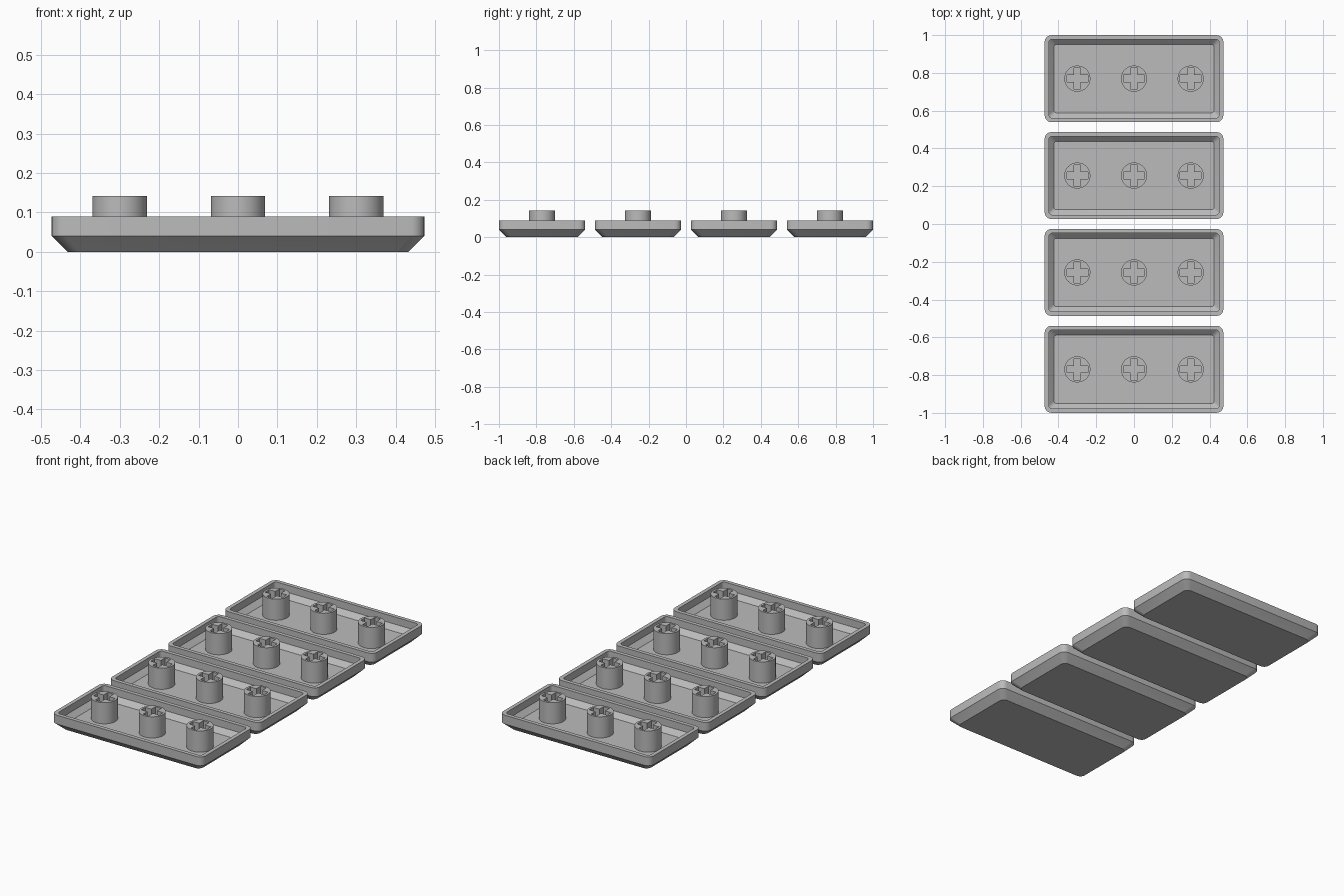
import bpy
import bmesh
from math import cos, sin, pi, radians

if "Cube" in bpy.data.objects:
    bpy.data.objects.remove(bpy.data.objects["Cube"], do_unlink=True)

HALF_X, HALF_Y = 0.473, 0.23
PITCH = 0.513
FLOOR, RIM, STEM_TOP = 0.022, 0.09, 0.142

grey = bpy.data.materials.new("plastic grey")
grey.use_nodes = True
colour = (0.5, 0.5, 0.5, 1)
grey.diffuse_color = colour
grey.node_tree.nodes["Principled BSDF"].inputs["Base Color"].default_value = colour


def add_object(name, mesh, location=(0, 0, 0)):
    obj = bpy.data.objects.new(name, mesh)
    obj.location = location
    bpy.context.collection.objects.link(obj)
    return obj


def to_mesh(bm, name):
    bmesh.ops.recalc_face_normals(bm, faces=bm.faces)
    mesh = bpy.data.meshes.new(name)
    bm.to_mesh(mesh)
    bm.free()
    mesh.materials.append(grey)
    return mesh


def rounded_loop(bm, inset, z, radius, steps=5):
    """Ring of vertices around a rounded rectangle."""
    hx, hy = HALF_X - inset - radius, HALF_Y - inset - radius
    ring = []
    for corner, (sx, sy) in enumerate([(1, 1), (-1, 1), (-1, -1), (1, -1)]):
        for i in range(steps + 1):
            a = (corner + i / steps) * pi / 2
            ring.append(bm.verts.new((sx * hx + radius * cos(a),
                                      sy * hy + radius * sin(a), z)))
    return ring


def cap_mesh():
    # Chamfered outside, flat rim, then the matching inside down to the floor
    profile = [(0.04, 0, 0.03), (0, 0.04, 0.035), (0, RIM, 0.035),
               (0.022, RIM, 0.018), (0.022, 0.049, 0.018), (0.049, FLOOR, 0.014)]
    bm = bmesh.new()
    rings = [rounded_loop(bm, *p) for p in profile]
    for low, high in zip(rings, rings[1:]):
        for i in range(len(low)):
            j = (i + 1) % len(low)
            bm.faces.new((low[i], low[j], high[j], high[i]))
    bm.faces.new(rings[0])
    bm.faces.new(rings[-1])
    return to_mesh(bm, "cap")


def cross_mesh():
    # Plus-shaped prism that cuts the socket
    arm, half = 0.056, 0.018
    outline = []
    for k in range(4):
        c, s = round(cos(k * pi / 2)), round(sin(k * pi / 2))
        for x, y in [(arm, -half), (arm, half), (half, half)]:
            outline.append((x * c - y * s, x * s + y * c))
    bm = bmesh.new()
    face = bm.faces.new([bm.verts.new((x, y, FLOOR)) for x, y in outline])
    top = bmesh.ops.extrude_face_region(bm, geom=[face])["geom"]
    bmesh.ops.translate(bm, vec=(0, 0, 0.2),
                        verts=[v for v in top if isinstance(v, bmesh.types.BMVert)])
    return to_mesh(bm, "socket")


def stem_mesh():
    # Round post with the cross socket cut into its top
    bm = bmesh.new()
    base = FLOOR - 0.004
    bmesh.ops.create_cone(bm, cap_ends=True, segments=48, radius1=0.069,
                          radius2=0.069, depth=STEM_TOP - base)
    bmesh.ops.translate(bm, vec=(0, 0, (STEM_TOP + base) / 2), verts=bm.verts)
    post = add_object("stem_blank", to_mesh(bm, "stem_blank"))
    cutter = add_object("socket_cutter", cross_mesh())
    cut = post.modifiers.new("socket", "BOOLEAN")
    cut.operation, cut.object, cut.solver = "DIFFERENCE", cutter, "EXACT"
    graph = bpy.context.evaluated_depsgraph_get()
    mesh = bpy.data.meshes.new_from_object(post.evaluated_get(graph))
    mesh.name = "stem"
    for helper in (post, cutter):
        bpy.data.objects.remove(helper, do_unlink=True)
    return mesh


# Four caps in a row, three stems in each
cap, stem = cap_mesh(), stem_mesh()
parts = []
for row in range(4):
    y = (row - 1.5) * PITCH
    parts.append(add_object(f"cap_{row + 1}", cap, (0, y, 0)))
    for side, x in (("right", -0.3), ("middle", 0), ("left", 0.3)):
        parts.append(add_object(f"stem_{side}_{row + 1}", stem, (x, y, 0)))

# Smooth the round parts, keep the edges sharp
bpy.ops.object.select_all(action="DESELECT")
for part in (parts[0], parts[1]):
    part.select_set(True)
bpy.context.view_layer.objects.active = parts[0]
bpy.ops.object.shade_smooth_by_angle(angle=radians(30))
